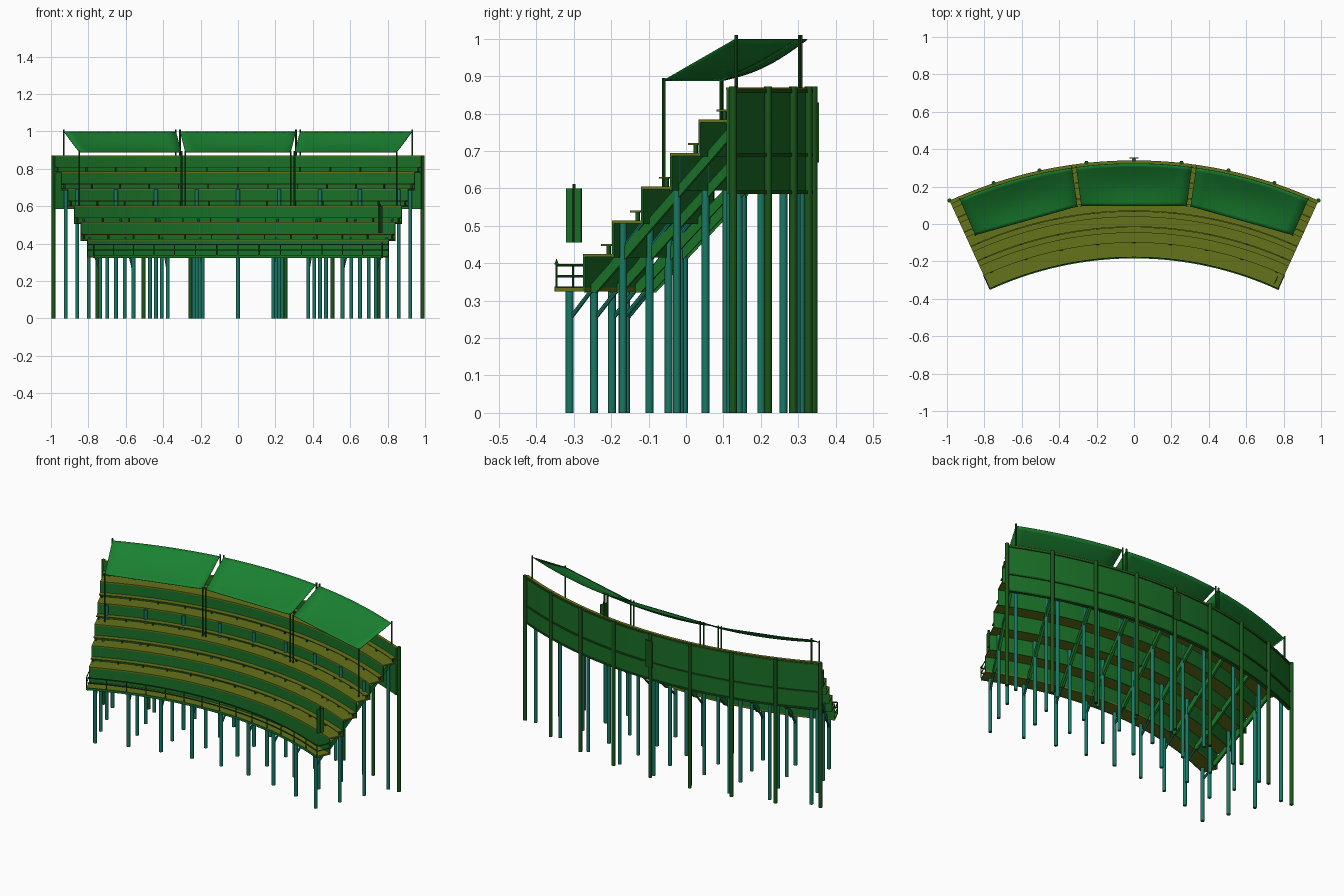
import bpy, bmesh
from math import sin, cos, radians, pi
from mathutils import Vector

if "Cube" in bpy.data.objects:
    bpy.data.objects.remove(bpy.data.objects["Cube"])

CY = -2.03      # y of the arc centre
A = 24.6        # half angle of the stand
R0, DR = 1.93, 0.085    # first riser radius, tier depth
Z0, DZ = 0.335, 0.09    # deck height, tier rise


def mat(name, c):
    m = bpy.data.materials.new(name)
    m.diffuse_color = (*c, 1)
    m.use_nodes = True
    m.node_tree.nodes["Principled BSDF"].inputs["Base Color"].default_value = m.diffuse_color
    return m


OLIVE = mat("olive", (0.13, 0.17, 0.01))
GREEN = mat("green", (0.01, 0.16, 0.02))
DARK = mat("dark_green", (0.01, 0.09, 0.01))
TEAL = mat("teal", (0.01, 0.19, 0.13))
CLOTH = mat("canopy_green", (0.01, 0.22, 0.03))


def P(r, a, z):
    a = radians(a)
    return Vector((r * sin(a), CY + r * cos(a), z))


def finish(name, bm, m, smooth=True):
    bmesh.ops.recalc_face_normals(bm, faces=bm.faces)
    me = bpy.data.meshes.new(name)
    bm.to_mesh(me)
    bm.free()
    ob = bpy.data.objects.new(name, me)
    bpy.context.collection.objects.link(ob)
    me.materials.append(m)
    if smooth:
        bpy.ops.object.select_all(action='DESELECT')
        ob.select_set(True)
        bpy.context.view_layer.objects.active = ob
        bpy.ops.object.shade_smooth_by_angle(angle=radians(40))
    return ob


def arc(bm, r0, r1, z0, z1, a0=-A, a1=A, n=48):
    """Sweep a rectangular section along the arc."""
    rings = []
    for i in range(n + 1):
        a = a0 + (a1 - a0) * i / n
        rings.append([bm.verts.new(P(r, a, z)) for r, z in
                      ((r0, z0), (r1, z0), (r1, z1), (r0, z1))])
    for s, t in zip(rings, rings[1:]):
        for k in range(4):
            j = (k + 1) % 4
            bm.faces.new((s[k], s[j], t[j], t[k]))
    bm.faces.new(rings[0])
    bm.faces.new(rings[-1][::-1])


def rod(bm, p, q, rad, seg=10, rad2=None):
    d = q - p
    M = d.to_track_quat('Z', 'Y').to_matrix().to_4x4()
    M.translation = (p + q) / 2
    bmesh.ops.create_cone(bm, cap_ends=True, segments=seg, radius1=rad,
                          radius2=rad if rad2 is None else rad2,
                          depth=d.length, matrix=M)


def slab(bm, a, half_w, pts):
    """Radial plate: (r, z) outline given a tangential thickness."""
    t = Vector((cos(radians(a)), -sin(radians(a)), 0)) * half_w
    f = [bm.verts.new(P(r, a, z) - t) for r, z in pts]
    b = [bm.verts.new(P(r, a, z) + t) for r, z in pts]
    bm.faces.new(f)
    bm.faces.new(b[::-1])
    for i in range(len(pts)):
        j = (i + 1) % len(pts)
        bm.faces.new((f[i], f[j], b[j], b[i]))


stations = [5.8 * i for i in range(-4, 5)]

# stepped seating: treads, risers and benches
treads, risers, benches, legs = (bmesh.new() for _ in range(4))
arc(treads, 1.85, R0 + .006, Z0 - .01, Z0)
for k in range(5):
    r, z = R0 + DR * k, Z0 + DZ * (k + 1)
    arc(treads, r, r + DR + .004, z - .008, z)
    arc(risers, r, r + .006, z - DZ - .01, z - .008)
    arc(benches, r + DR - .032, r + DR - .002, z + .021, z + .026)
    for i in range(-6, 7):
        slab(legs, i * 4.05, .003, [(r + DR - .019, z), (r + DR - .009, z),
                                    (r + DR - .009, z + .022), (r + DR - .019, z + .022)])
finish("tread", treads, OLIVE)
finish("riser", risers, GREEN)
finish("bench", benches, OLIVE)
finish("bench_leg", legs, DARK, False)

# deck fascia
b = bmesh.new()
arc(b, 1.846, 1.851, Z0 - .011, Z0 + .003)
finish("deck_fascia", b, GREEN)

# back wall with ribs and cap
b = bmesh.new()
arc(b, 2.352, 2.364, .585, .866)
finish("back_wall", b, GREEN)
b = bmesh.new()
for z in (.585, .686, .855):
    arc(b, 2.362, 2.37, z, z + .009)
finish("wall_rib", b, DARK)
b = bmesh.new()
arc(b, 2.35, 2.368, .865, .87)
finish("wall_cap", b, OLIVE)

# wall posts
b = bmesh.new()
for i in range(-4, 5):
    a = A * i / 4
    rod(b, P(2.371, a, 0), P(2.371, a, .872), .011)
finish("wall_post", b, DARK)

# columns, diagonal braces and sloping stringers
cols, braces, strs = bmesh.new(), bmesh.new(), bmesh.new()
for a in stations:
    for r, top in ((1.87, .326), (2.025, .508), (2.182, .69), (2.338, .779)):
        rod(cols, P(r, a, 0), P(r, a, top), .0105)
    rod(braces, P(1.87, a, .25), P(2.1, a, .53), .006, 8)
    slab(strs, a, .007, [(1.915, .322), (1.95, .322), (2.35, .746), (2.35, .779)])
finish("column", cols, TEAL)
finish("diagonal_brace", braces, TEAL)
finish("stringer", strs, GREEN, False)

# front guard rail with end returns
b = bmesh.new()
for z in (.365, .395):
    arc(b, 1.85, 1.855, z - .003, z + .003)
    for s in (-1, 1):
        rod(b, P(1.852, s * A, z), P(1.93, s * A, z), .003, 8)
for i in range(-7, 8):
    a = A * i / 7
    rod(b, P(1.852, a, Z0), P(1.852, a, .397), .003, 8)
finish("guard_rail", b, DARK)
b = bmesh.new()
rod(b, P(1.852, A, .397), P(1.852, A, .413), .006, 8, 0)
finish("rail_finial", b, GREEN)

# canopies with a slight sag, carried on thin poles
b, poles = bmesh.new(), bmesh.new()
N, F, B = 12, 2.145, 2.353
for a0, a1 in ((-23.3, -8.1), (-7.55, 7.55), (8.1, 23.3)):
    g = []
    for i in range(N + 1):
        u = i / N
        row = []
        for j in range(N + 1):
            v = j / N
            front = P(F, a0, .89).lerp(P(F, a1, .89), u)
            p = front.lerp(P(B, a0 + (a1 - a0) * u, 1.0), v)
            p.z -= .018 * sin(pi * v) * sin(pi * u) ** .5 if 0 < i < N else 0
            row.append(b.verts.new(p))
        g.append(row)
    for i in range(N):
        for j in range(N):
            b.faces.new((g[i][j], g[i + 1][j], g[i + 1][j + 1], g[i][j + 1]))
    for a in (a0, a1):
        rod(poles, P(F, a, .604), P(F, a, .896), .0045, 8)
        rod(poles, P(B + .004, a, .8), P(B + .004, a, 1.01), .0045, 8)
cloth = finish("canopy", b, CLOTH)
m = cloth.modifiers.new("thickness", 'SOLIDIFY')
m.thickness = .003
finish("canopy_pole", poles, DARK)

# hanging banner at the right front corner
b = bmesh.new()
slab(b, 23.7, .003, [(1.868, .456), (1.912, .456), (1.912, .6), (1.868, .6)])
finish("banner", b, GREEN, False)
b = bmesh.new()
rod(b, P(1.89, 23.7, .456), P(1.89, 23.7, .612), .0045, 8)
finish("banner_pole", b, DARK)

# small plate on the rear centre post
b = bmesh.new()
arc(b, 2.381, 2.386, .67, .83, -.55, .55, 2)
finish("rear_plate", b, DARK, False)
